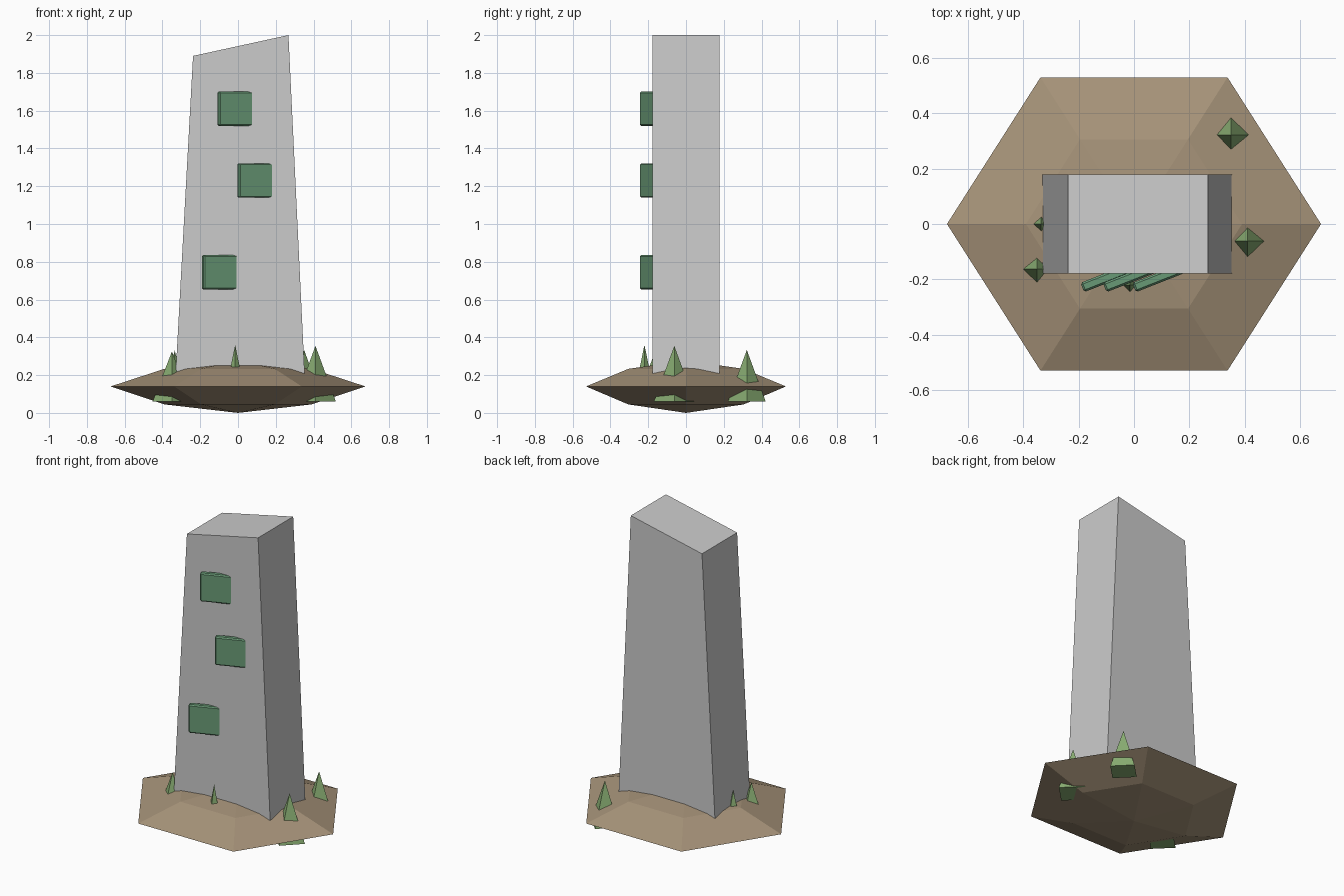
import bpy, bmesh
from math import cos, sin, pi, radians

if "Cube" in bpy.data.objects:
    bpy.data.objects.remove(bpy.data.objects["Cube"])


def material(name, rgb):
    m = bpy.data.materials.new(name)
    m.diffuse_color = (*rgb, 1)
    m.use_nodes = True
    m.node_tree.nodes["Principled BSDF"].inputs["Base Color"].default_value = m.diffuse_color
    return m


def finish(name, bm, mat=None):
    bmesh.ops.recalc_face_normals(bm, faces=bm.faces)
    me = bpy.data.meshes.new(name)
    bm.to_mesh(me)
    bm.free()
    ob = bpy.data.objects.new(name, me)
    bpy.context.collection.objects.link(ob)
    if mat:
        me.materials.append(mat)
    return ob


earth = material("earth", (0.38, 0.29, 0.19))
rune_green = material("rune_green", (0.14, 0.32, 0.18))
grass_green = material("grass_green", (0.25, 0.42, 0.17))

# Mound: squashed six-sided lens with a ring above and below the rim
bm = bmesh.new()
rings = []
for r, z in [(0.39, 0.045), (0.675, 0.14), (0.39, 0.233)]:
    rings.append([bm.verts.new((r * cos(i * pi / 3), r * 0.905 * sin(i * pi / 3), z))
                  for i in range(6)])
bottom, top = bm.verts.new((0, 0, 0)), bm.verts.new((0, 0, 0.277))
for i in range(6):
    j = (i + 1) % 6
    for a, b in zip(rings, rings[1:]):
        bm.faces.new((a[i], a[j], b[j], b[i]))
    bm.faces.new((bottom, rings[0][j], rings[0][i]))
    bm.faces.new((top, rings[2][i], rings[2][j]))
finish("mound", bm, earth)

# Standing stone: tapered profile with a slanted top, extruded in depth
bm = bmesh.new()
profile = [(-0.335, 0.12), (0.357, 0.12), (0.267, 2.0), (-0.238, 1.89)]
face = bm.faces.new([bm.verts.new((x, -0.178, z)) for x, z in profile])
out = bmesh.ops.extrude_face_region(bm, geom=[face])
bmesh.ops.translate(bm, vec=(0, 0.356, 0),
                    verts=[v for v in out["geom"] if isinstance(v, bmesh.types.BMVert)])
finish("standing_stone", bm)

# Rune tablets: thin bevelled slabs turned about z and sunk into the front
angle, length, thick = radians(21.5), 0.26, 0.036
for n, (x, z) in enumerate([(-0.18, 0.745), (0.007, 1.23), (-0.099, 1.61)], 1):
    bm = bmesh.new()
    bmesh.ops.create_cube(bm, size=1)
    bmesh.ops.scale(bm, vec=(length, thick, 0.182), verts=bm.verts)
    bmesh.ops.bevel(bm, geom=bm.edges[:], offset=0.007, segments=1, affect='EDGES')
    ob = finish(f"rune_tablet_{n}", bm, rune_green)
    ob.rotation_euler.z = angle
    ob.location = (x + cos(angle) * length / 2 - sin(angle) * thick / 2,
                   -0.246 + sin(angle) * length / 2 + cos(angle) * thick / 2, z)

# Grass spikes: four-sided cones pushed through the mound
spikes = [(0.41, -0.062, 0.355, 0.108), (0.35, 0.322, 0.333, 0.1),
          (-0.35, -0.163, 0.325, 0.102), (-0.015, -0.22, 0.36, 0.062),
          (-0.335, 0.0, 0.33, 0.075)]
for n, (x, y, tip, r) in enumerate(spikes, 1):
    bm = bmesh.new()
    base = [bm.verts.new((x + r * cos(k * pi / 2), y + r * sin(k * pi / 2), 0.06))
            for k in range(4)]
    apex = bm.verts.new((x, y, tip))
    bm.faces.new(base[::-1])
    for k in range(4):
        bm.faces.new((base[k], base[(k + 1) % 4], apex))
    finish(f"grass_spike_{n}", bm, grass_green)
